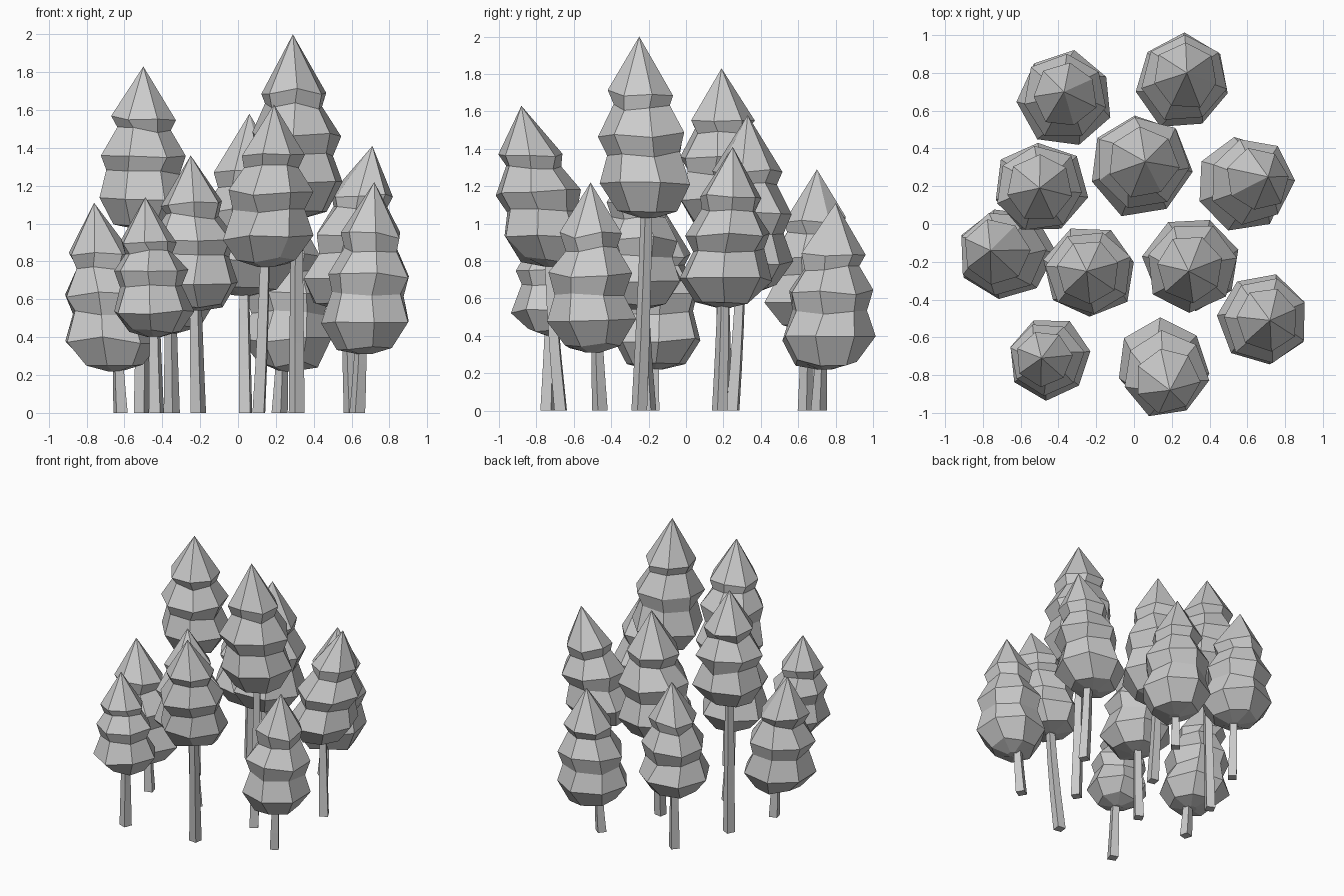
import bpy, bmesh, random
from math import sin, cos, pi, tau
from mathutils import Vector

if "Cube" in bpy.data.objects:
    bpy.data.objects.remove(bpy.data.objects["Cube"])

random.seed(4)

# crown profile: (fraction of crown height, fraction of crown radius)
PROFILE = [(0.0, 0.16), (0.04, 0.67), (0.185, 1.05), (0.35, 0.82),
           (0.46, 0.96), (0.61, 0.62), (0.69, 0.72)]
SIDES = 7


def ring(bm, centre, radius, sides, turn, jitter=0.0):
    verts = []
    for i in range(sides):
        a = turn + tau * i / sides
        r = radius * (1 + random.uniform(-jitter, jitter))
        dz = random.uniform(-jitter, jitter) * 0.35
        verts.append(bm.verts.new(centre + Vector((r * cos(a), r * sin(a), dz))))
    return verts


def bridge(bm, low, high):
    n = len(low)
    for i in range(n):
        j = (i + 1) % n
        bm.faces.new((low[i], low[j], high[j], high[i]))


def finish(bm, name):
    bmesh.ops.recalc_face_normals(bm, faces=bm.faces)
    mesh = bpy.data.meshes.new(name)
    bm.to_mesh(mesh)
    bm.free()
    bpy.context.collection.objects.link(bpy.data.objects.new(name, mesh))


# tiered faceted crown leaning towards its tip
def crown(name, centre, radius, bottom, tip):
    bm = bmesh.new()
    height = tip[2] - bottom
    base = Vector((centre[0], centre[1], 0))
    lean = Vector((tip[0], tip[1], 0)) - base
    turn = random.uniform(0, tau)
    previous = None
    for t, r in PROFILE:
        c = base + lean * (t - 0.15) / 0.85 + Vector((0, 0, bottom + t * height))
        jitter = 0.0 if t == 0 else 0.05
        current = ring(bm, c, radius * r, SIDES, turn + random.uniform(-.1, .1), jitter)
        if previous:
            bridge(bm, previous, current)
        else:
            bm.faces.new(current)
        previous = current
    apex = bm.verts.new(tip)
    for i in range(SIDES):
        bm.faces.new((previous[i], previous[(i + 1) % SIDES], apex))
    finish(bm, name)


# square, slightly curved trunk; short trunks drift less than tall ones
def trunk(name, foot, centre, top):
    bm = bmesh.new()
    start, end = Vector((*foot, 0)), Vector((*centre, top))
    end.xy = start.xy.lerp(end.xy, min(1, top))
    turn = random.uniform(0, pi / 2)
    previous = None
    for k in range(4):
        t = k / 3
        c = start.lerp(end, t)
        c.xy = start.xy.lerp(end.xy, t + 0.35 * t * (1 - t))
        current = ring(bm, c, 0.043 - 0.012 * t, 4, turn)
        if previous:
            bridge(bm, previous, current)
        else:
            bm.faces.new(current)
        previous = current
    bm.faces.new(previous)
    finish(bm, name)


# crown centre, crown radius, crown bottom, tip, trunk foot
TREES = [
    ((-0.36, 0.66), 0.24, 0.42, (-0.37, 0.70, 1.29), (-0.35, 0.64)),
    ((0.26, 0.75), 0.243, 0.22, (0.28, 0.80, 1.11), (0.22, 0.71)),
    ((0.03, 0.31), 0.26, 0.62, (0.06, 0.33, 1.58), (0.04, 0.25)),
    ((-0.50, 0.19), 0.24, 0.97, (-0.50, 0.19, 1.83), (-0.51, 0.21)),
    ((0.565, 0.21), 0.235, 0.55, (0.71, 0.25, 1.41), (0.60, 0.18)),
    ((-0.67, -0.16), 0.24, 0.22, (-0.76, -0.14, 1.11), (-0.62, -0.18)),
    ((-0.23, -0.25), 0.235, 0.54, (-0.25, -0.25, 1.36), (-0.21, -0.20)),
    ((0.31, -0.21), 0.25, 1.03, (0.29, -0.25, 2.00), (0.31, -0.25)),
    ((0.68, -0.50), 0.235, 0.31, (0.72, -0.51, 1.22), (0.63, -0.46)),
    ((-0.45, -0.71), 0.207, 0.40, (-0.49, -0.71, 1.14), (-0.43, -0.74)),
    ((0.15, -0.745), 0.237, 0.77, (0.19, -0.88, 1.63), (0.11, -0.67)),
]

for n, (centre, radius, bottom, tip, foot) in enumerate(TREES, 1):
    crown(f"tree_crown_{n}", centre, radius, bottom, tip)
    trunk(f"tree_trunk_{n}", foot, centre, bottom + 0.08)
